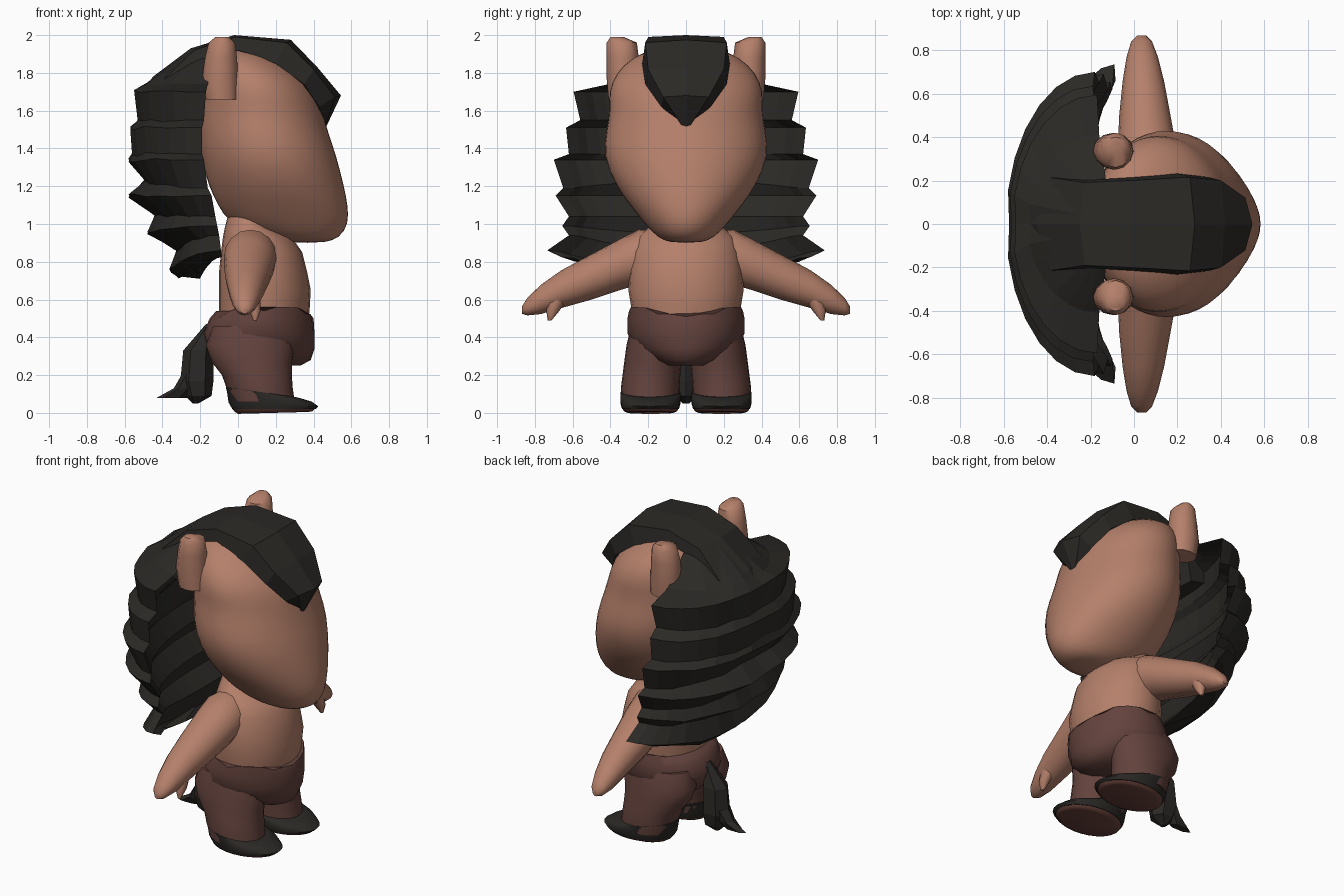
import bpy, math, random
from mathutils import Vector

if "Cube" in bpy.data.objects:
    bpy.data.objects.remove(bpy.data.objects["Cube"])

random.seed(4)


def material(name, rgb):
    m = bpy.data.materials.new(name)
    m.diffuse_color = (*rgb, 1)
    m.use_nodes = True
    m.node_tree.nodes["Principled BSDF"].inputs["Base Color"].default_value = m.diffuse_color
    return m


SKIN = material("skin", (0.46, 0.215, 0.145))
PANTS = material("pants", (0.125, 0.055, 0.046))
SOLE = material("sole", (0.13, 0.05, 0.04))
DARK = material("dark hair", (0.024, 0.022, 0.019))


def loft(name, rings, mat, smooth=True, mirror=False, subsurf=0):
    n = len(rings[0])
    verts = [p for r in rings for p in r]
    faces = [(i * n + j, i * n + (j + 1) % n, (i + 1) * n + (j + 1) % n, (i + 1) * n + j)
             for i in range(len(rings) - 1) for j in range(n)]
    faces += [tuple(reversed(range(n))), tuple(range(len(verts) - n, len(verts)))]
    me = bpy.data.meshes.new(name)
    me.from_pydata(verts, [], faces)
    ob = bpy.data.objects.new(name, me)
    bpy.context.collection.objects.link(ob)
    me.materials.append(mat)
    bpy.ops.object.select_all(action='DESELECT')
    ob.select_set(True)
    bpy.context.view_layer.objects.active = ob
    bpy.ops.object.mode_set(mode='EDIT')
    bpy.ops.mesh.select_all(action='SELECT')
    bpy.ops.mesh.normals_make_consistent(inside=False)
    bpy.ops.object.mode_set(mode='OBJECT')
    if smooth:
        bpy.ops.object.shade_smooth_by_angle(angle=math.radians(50))
    if mirror:
        ob.modifiers.new("mirror", 'MIRROR').use_axis = (False, True, False)
    if subsurf:
        s = ob.modifiers.new("round", 'SUBSURF')
        s.levels = s.render_levels = subsurf
    return ob


def level(z, x0, x1, w, y=0, tilt=0, n=24):
    """Horizontal oval from x0 to x1, half width w, rising by tilt towards the front."""
    out = []
    for k in range(n):
        a = math.tau * k / n
        out.append(Vector(((x0 + x1) / 2 + (x1 - x0) / 2 * math.cos(a),
                           y + w * math.sin(a), z + tilt * math.cos(a))))
    return out


# Head with a heavy forward muzzle
head = [(.90, .28, .46, .08), (.925, .12, .54, .15), (1.0, -.05, .59, .22),
        (1.1, -.11, .585, .30), (1.2, -.16, .565, .375), (1.36, -.2, .525, .445),
        (1.5, -.21, .475, .425), (1.6, -.21, .45, .405), (1.7, -.2, .415, .415),
        (1.8, -.2, .34, .375), (1.88, -.18, .22, .29), (1.94, -.12, .1, .16)]
loft("head", [level(*r) for r in head], SKIN, subsurf=1)

# Ears
ears = [(1.66, -.17, 0, .07, .34), (1.77, -.19, .0, .085, .335), (1.88, -.175, -.005, .085, .335),
        (1.96, -.155, -.015, .08, .34), (1.99, -.12, -.05, .035, .365)]
loft("ear", [level(*r, n=12) for r in ears], SKIN, mirror=True)

# Torso
torso = [(.45, -.1, .37, .28), (.56, -.10, .38, .29), (.65, -.1, .385, .305),
         (.75, -.1, .365, .30), (.85, -.09, .34, .285), (.93, -.08, .285, .26),
         (.98, -.07, .2, .2), (1.06, -.05, .15, .15)]
loft("torso", [level(*r) for r in torso], SKIN)

# Arms, sloping outward: y, centre z, centre x, radius x, radius z
arm = [(.1, .83, .07, .14, .13), (.25, .825, .065, .14, .145), (.35, .785, .06, .135, .135),
       (.5, .72, .05, .118, .12), (.66, .655, .043, .095, .10), (.77, .60, .038, .072, .077),
       (.84, .562, .035, .048, .046), (.868, .545, .035, .02, .02)]
loft("arm", [[Vector((cx + rx * math.cos(math.tau * k / 16), y, cz + rz * math.sin(math.tau * k / 16)))
              for k in range(16)] for y, cz, cx, rx, rz in arm], SKIN, mirror=True)

# Thumbs
thumb = [(.60, .04, .12, .05, .68), (.54, .06, .12, .035, .705), (.49, .08, .10, .01, .722)]
loft("thumb", [level(*r, n=8) for r in thumb], SKIN, mirror=True)

# Trousers: hips with a notched waist, and legs
hips = [(.25, .02, .33, .10), (.28, -.1, .385, .18), (.34, -.165, .405, .265),
        (.42, -.185, .405, .31), (.5, -.15, .40, .31), (.56, -.115, .392, .302)]
rings = [level(*r) for r in hips]
for k, p in enumerate(rings[-1]):
    p.z -= .05 * max(0, math.cos(math.tau * k / 24)) ** 8 + (.02 if k % 4 == 2 else 0)
    if p.x < 0:
        p.z -= .02
loft("trouser_hips", rings, PANTS)
legs = [(.06, -.04, .30, .15, .19), (.13, -.06, .29, .155, .19), (.2, -.085, .285, .153, .183),
        (.27, -.14, .285, .152, .175), (.36, -.17, .30, .15, .165), (.46, -.13, .28, .13, .16)]
loft("trouser_leg", [level(*r) for r in legs], PANTS, mirror=True)

# Shoes with coloured soles
shoe = [(.02, -.03, .41, .15, .188), (.045, -.05, .425, .158, .188, -.01),
        (.085, -.058, .39, .16, .188, -.025), (.11, -.065, .315, .158, .188, -.028)]
loft("shoe", [level(*r) for r in shoe], DARK, mirror=True)
sole = [(.0, .0, .37, .12, .188, .005), (.008, -.02, .395, .14, .188), (.022, -.03, .405, .148, .188)]
loft("sole", [level(*r) for r in sole], SOLE, mirror=True)

# Forelock strip over the skull: ridge x, z, edge x, z, half width
strip = [(.46, 1.5, .45, 1.52, .012), (.545, 1.68, .43, 1.62, .13), (.42, 1.83, .35, 1.74, .215),
         (.28, 1.975, .2, 1.85, .232), (-.02, 2.0, .0, 1.92, .215), (-.25, 1.93, -.17, 1.87, .205),
         (-.45, 1.78, -.22, 1.72, .23), (-.54, 1.66, -.24, 1.6, .23)]
rings = []
for rx, rz, ex, ez, w in strip:
    sx, sz = ex + (rx - ex) * .72, ez + (rz - ez) * .88
    rings.append([Vector(p) for p in ((ex, -w, ez), (sx, -w * .93, sz), (rx, 0, rz),
                                      (sx, w * .93, sz), (ex, w, ez), (ex * .9, 0, ez - .01))])
loft("forelock", rings, DARK, smooth=False)

# Back mane: jagged curved shell; z, back x, half width, front x, rise at edges
mane = [(1.91, -.26, .21, -.13, -.03), (1.74, -.49, .41, -.16, 0), (1.70, -.56, .595, -.17, 0),
        (1.55, -.54, .56, -.18, 0), (1.51, -.58, .635, -.19, 0), (1.37, -.57, .62, -.19, 0),
        (1.34, -.59, .70, -.18, 0), (1.23, -.50, .65, -.16, -.04), (1.15, -.59, .69, -.14, 0),
        (1.04, -.45, .62, -.12, 0), (.95, -.49, .655, -.11, .04), (.86, -.33, .62, -.10, .08),
        (.75, -.37, .735, -.09, .11), (.71, -.32, .66, -.085, .115)]
rings = []
N = 14
for z, back, w, front, rise in mane:
    ring = []
    for k in range(N + 1):
        a = math.pi * (k / N - .5)
        jit = random.uniform(-.012, .012)
        ring.append(Vector((front + (back - front + (.015 if k == N // 2 else 0)) * math.cos(a),
                            w * math.sin(a), z + rise * math.sin(a) ** 2 + jit * math.cos(a))))
    for k in range(N - 1, 0, -1):
        a = math.pi * (k / N - .5)
        ring.append(Vector((front + (back - front) * .5 * math.cos(a), w * .93 * math.sin(a),
                            z + rise * math.sin(a) ** 2)))
    rings.append(ring)
loft("mane", rings, DARK, smooth=False)

# Tail: faceted tuft with a flicked tip
tail = [(.47, -.17, -.12, .03), (.33, -.29, -.13, .075), (.17, -.305, -.13, .085), (.09, -.28, -.14, .065),
        (.05, -.24, -.21, .02)]
loft("tail", [level(*r, n=6) for r in tail], DARK, smooth=False)
flick = [(.2, -.30, -.2, .06), (.13, -.34, -.24, .05), (.08, -.43, -.27, .025)]
loft("tail_tip", [level(*r, n=6) for r in flick], DARK, smooth=False)
